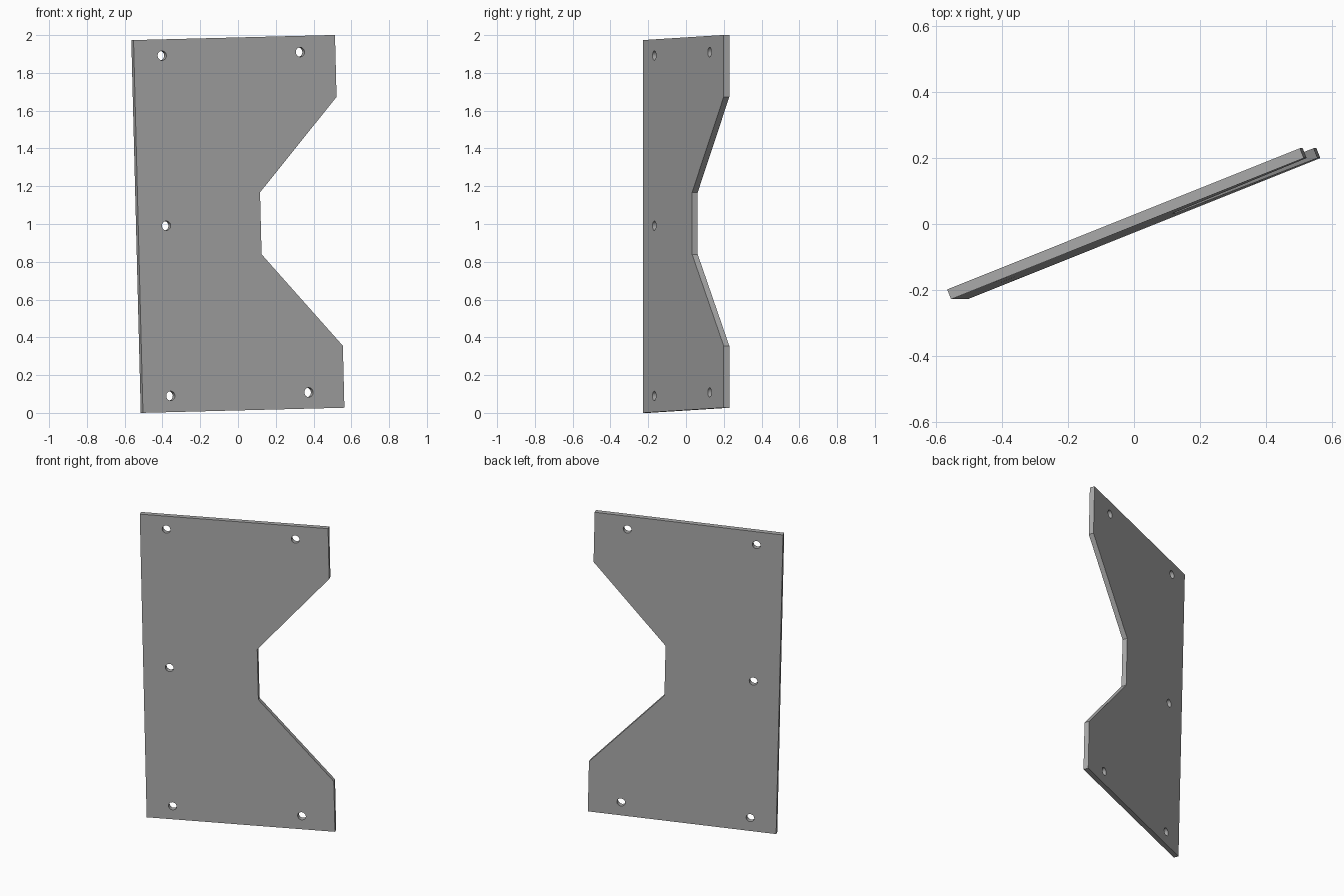
import bpy, bmesh, math
from mathutils import Matrix, Vector

cube = bpy.data.objects.get("Cube")
if cube:
    bpy.data.objects.remove(cube, do_unlink=True)

W, H, T = 1.149, 1.974, 0.032        # plate width, height, thickness
HOLE_R, SIDES = 0.025, 32

grey = bpy.data.materials.new("plain grey")
grey.use_nodes = True
colour = (0.40, 0.40, 0.40, 1)
grey.diffuse_color = colour
grey.node_tree.nodes["Principled BSDF"].inputs["Base Color"].default_value = colour

curve = bpy.data.curves.new("plate_profile", "CURVE")
curve.dimensions = "2D"
curve.fill_mode = "BOTH"
curve.extrude = T / 2


def add_loop(points):
    spline = curve.splines.new("POLY")
    spline.points.add(len(points) - 1)
    for p, (u, v) in zip(spline.points, points):
        p.co = (u, v, 0, 1)
    spline.use_cyclic_u = True


# Outline with a tapered notch in one long side
mid = H / 2
lower = [(W, 0), (W, 0.328), (0.699, mid - 0.164)]
upper = [(u, H - v) for u, v in reversed(lower)]
add_loop([(0, 0)] + lower + upper + [(0, H)])

# Five bolt holes
near, far, inset = 0.16, 0.948, 0.086
for u, v in [(near, inset), (near, mid), (near, H - inset), (far, inset), (far, H - inset)]:
    add_loop([(u + HOLE_R * math.cos(a), v + HOLE_R * math.sin(a))
              for a in (2 * math.pi * i / SIDES for i in range(SIDES))])

# Turn the flat profile into a solid mesh
source = bpy.data.objects.new("plate_source", curve)
bpy.context.collection.objects.link(source)
bpy.context.view_layer.update()
mesh = bpy.data.meshes.new_from_object(source.evaluated_get(bpy.context.evaluated_depsgraph_get()))
bpy.data.objects.remove(source, do_unlink=True)
bm = bmesh.new()
bm.from_mesh(mesh)
bmesh.ops.remove_doubles(bm, verts=bm.verts, dist=0.0001)
bmesh.ops.recalc_face_normals(bm, faces=bm.faces)

# Stand the plate up, turned and slightly tilted
across = Vector((1.0665, 0.427, 0.027)).normalized()
up = Vector((-0.0253, 0, 1)).normalized()
out = across.cross(up).normalized()
frame = Matrix((across, up, out)).transposed().to_4x4()
corner = Vector((-0.503, -0.2275, 0)) - out * T / 2
bm.transform(Matrix.Translation(corner) @ frame)
for f in bm.faces:
    f.smooth = False
lowest = min(v.co.z for v in bm.verts)
bmesh.ops.translate(bm, verts=bm.verts, vec=(0, 0, -lowest))
bm.to_mesh(mesh)
bm.free()

mesh.name = "notched_plate"
mesh.materials.clear()
mesh.materials.append(grey)
plate = bpy.data.objects.new("notched_plate", mesh)
bpy.context.collection.objects.link(plate)
